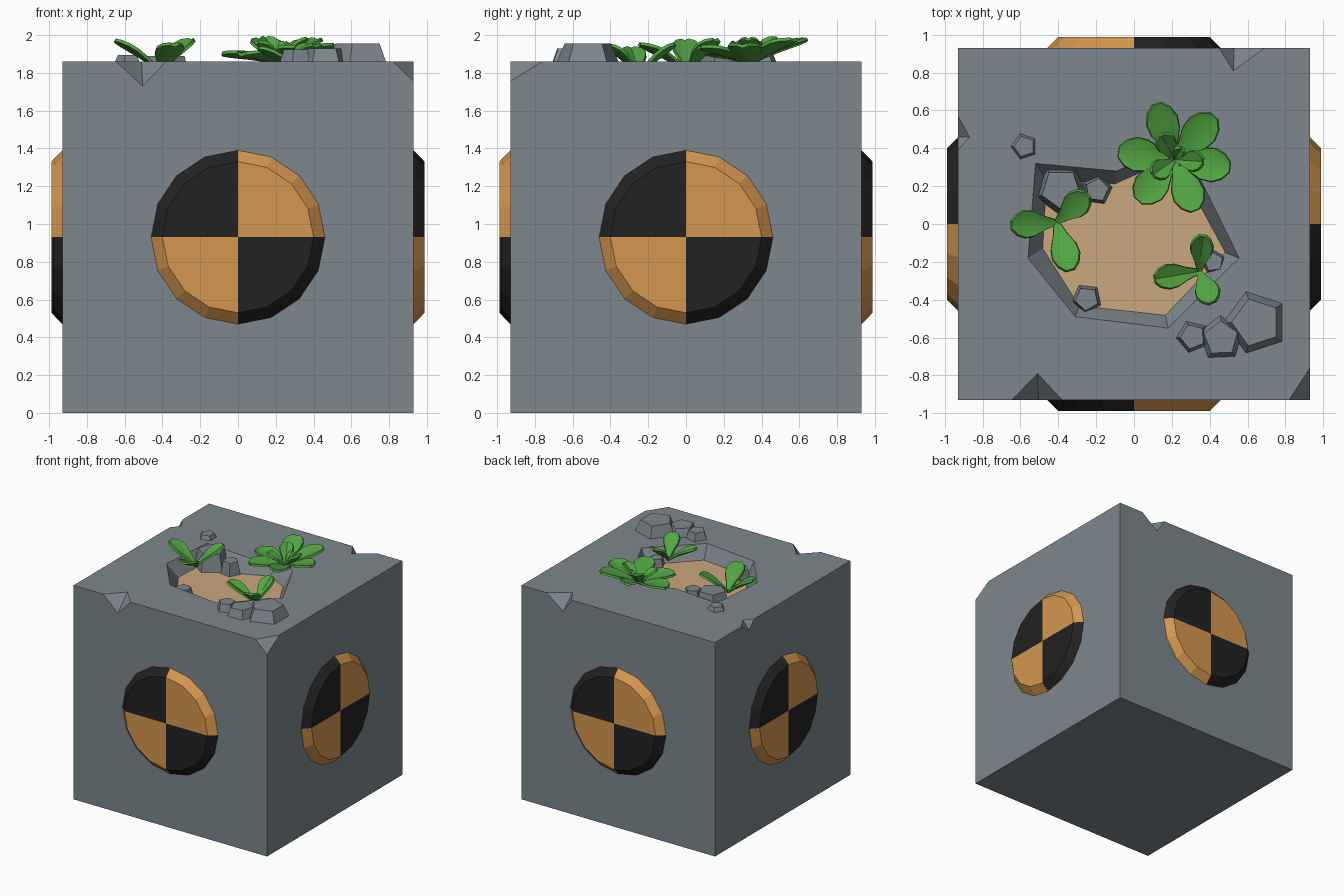
import bpy, bmesh
from math import sin, cos, pi, radians
from mathutils import Vector, Matrix

if "Cube" in bpy.data.objects:
    bpy.data.objects.remove(bpy.data.objects["Cube"])

def material(name, rgb):
    m = bpy.data.materials.new(name)
    m.diffuse_color = (*rgb, 1)
    m.use_nodes = True
    m.node_tree.nodes["Principled BSDF"].inputs["Base Color"].default_value = m.diffuse_color
    return m

GREY = material("stone grey", (0.205, 0.242, 0.266))
ORANGE = material("orange", (0.66, 0.31, 0.076))
BLACK = material("black", (0.016, 0.016, 0.016))
SAND = material("sand", (0.60, 0.385, 0.205))
GREEN = material("leaf green", (0.084, 0.376, 0.054))

def finish(bm, name, *mats):
    bmesh.ops.recalc_face_normals(bm, faces=bm.faces)
    me = bpy.data.meshes.new(name)
    bm.to_mesh(me)
    bm.free()
    ob = bpy.data.objects.new(name, me)
    bpy.context.collection.objects.link(ob)
    for m in mats:
        me.materials.append(m)
    return ob

def apply_modifier(ob, mod):
    bpy.ops.object.select_all(action='DESELECT')
    ob.select_set(True)
    bpy.context.view_layer.objects.active = ob
    bpy.ops.object.modifier_apply(modifier=mod.name)

def loft(bm, rings):
    """Closed solid through rings of equal point count."""
    vs = [[bm.verts.new(p) for p in r] for r in rings]
    n = len(vs[0])
    bm.faces.new(vs[0][::-1])
    bm.faces.new(vs[-1])
    for a, b in zip(vs, vs[1:]):
        for i in range(n):
            j = (i + 1) % n
            bm.faces.new((a[i], a[j], b[j], b[i]))

def cut(ob, bm):
    cutter = finish(bm, "cutter")
    mod = ob.modifiers.new("cut", 'BOOLEAN')
    mod.operation, mod.solver, mod.object = 'DIFFERENCE', 'EXACT', cutter
    apply_modifier(ob, mod)
    bpy.data.objects.remove(cutter)

# Stone cube
H, T = 0.93, 1.86
bm = bmesh.new()
bmesh.ops.create_cube(bm, size=2 * H, matrix=Matrix.Translation((0, 0, H)))
cube = finish(bm, "stone_cube", GREY)

# Chipped edges and corner: tetrahedra grown outward about a point on the cut
def chip(points, fixed):
    pts = [Vector(p) for p in points]
    c = sum((pts[i] for i in fixed), Vector()) / len(fixed)
    bm = bmesh.new()
    v = [bm.verts.new(c + (p - c) * 1.5) for p in pts]
    for f in ((0, 1, 2), (0, 1, 3), (0, 2, 3), (1, 2, 3)):
        bm.faces.new([v[i] for i in f])
    cut(cube, bm)

chip([(-.645, -H, T), (-.38, -H, T), (-.505, -H, 1.73), (-.51, -.79, T)], (2, 3))
chip([(.45, H, T), (.69, H, T), (.53, H, 1.74), (.525, .81, T)], (2, 3))
chip([(-H, .57, T), (-H, .39, T), (-H, .46, 1.79), (-.87, .46, T)], (2, 3))
chip([(H, -H, T), (.82, -H, T), (H, -.76, T), (H, -H, 1.755)], (1, 2, 3))

# Hollow in the top with sand floor
FLOOR = 1.74
rim = [(-.52, .32), (-.56, -.18), (-.31, -.49), (.18, -.55),
       (.555, -.18), (.33, .28), (.12, .38), (-.09, .28)]
floor = [(-.46, .23), (-.48, -.13), (-.29, -.43), (.165, -.48),
         (.48, -.15), (.29, .2), (.1, .3), (-.1, .21)]
bm = bmesh.new()
loft(bm, [[(x, y, FLOOR) for x, y in floor], [(x, y, T) for x, y in rim],
          [(x, y, T + .1) for x, y in rim]])
cut(cube, bm)
bm = bmesh.new()
loft(bm, [[(x * 1.01, y * 1.01, z) for x, y in floor] for z in (FLOOR - .004, FLOOR + .004)])
finish(bm, "sand_floor", SAND)

# Quartered discs on the four sides
def disc(name, turn):
    bm = bmesh.new()
    rings = [[bm.verts.new((r * cos(i * pi / 8), y, H + r * sin(i * pi / 8))) for i in range(16)]
             for r, y in ((.46, -H + .005), (.46, -H), (.40, -.988))]
    mid = bm.verts.new((0, -.988, H))
    for i in range(16):
        j = (i + 1) % 16
        fs = [bm.faces.new((a[i], a[j], b[j], b[i])) for a, b in zip(rings, rings[1:])]
        fs.append(bm.faces.new((rings[2][i], rings[2][j], mid)))
        for f in fs:
            f.material_index = (i // 4) % 2
    bm.faces.new(rings[0])
    bmesh.ops.rotate(bm, verts=bm.verts, matrix=Matrix.Rotation(turn, 3, 'Z'))
    finish(bm, name, ORANGE, BLACK)

for k, side in enumerate(("front", "right", "back", "left")):
    disc(side + "_disc", k * pi / 2)

# Five-sided rocks: x, y, radius, bottom, top, angle of first corner
rocks = [(.645, -.52, .175, 1.85, 1.955, 36), (.46, -.605, .125, 1.85, 1.93, 20),
         (.31, -.595, .09, 1.85, 1.925, 40), (-.58, .41, .075, 1.85, 1.895, 36),
         (-.385, .185, .145, 1.73, 1.89, 54), (-.195, .18, .085, 1.73, 1.85, 10),
         (-.25, -.395, .085, 1.73, 1.82, 48), (.42, -.2, .07, 1.73, 1.81, 25)]
for n, (x, y, r, z0, z1, a) in enumerate(rocks, 1):
    bm = bmesh.new()
    loft(bm, [[(x + q * cos(radians(a + 72 * i)), y + q * sin(radians(a + 72 * i)), z)
               for i in range(5)] for q, z in ((r, z0), (r * .74, z1))])
    finish(bm, f"rock_{n}", GREY)

# Cupped leaves radiating from a base point: (angle, length, tip height, width)
def plant(name, base, leaves):
    bm = bmesh.new()
    for ang, length, tip, width in leaves:
        out = Vector((cos(radians(ang)), sin(radians(ang)), 0))
        side = Vector((-out.y, out.x, 0))
        rows = []
        for t, w in ((0, .2), (.25, .5), (.5, .92), (.7, 1), (.88, .75), (1, .3)):
            c = Vector(base) + out * length * t
            c.z += (tip - base[2]) * t + .015 * sin(pi * t)
            lift = Vector((0, 0, .014 * w))
            s = side * w * width / 2
            rows.append([bm.verts.new(p) for p in (c - s + lift, c - lift, c + s + lift)])
        for a, b in zip(rows, rows[1:]):
            for i in (0, 1):
                bm.faces.new((a[i], b[i], b[i + 1], a[i + 1]))
    ob = finish(bm, name, GREEN)
    mod = ob.modifiers.new("thickness", 'SOLIDIFY')
    mod.thickness, mod.offset = .018, 0
    apply_modifier(ob, mod)
    bpy.ops.object.shade_smooth_by_angle(angle=radians(40))

plant("rosette_plant", (.215, .34, 1.85),
      [(108, .31, 1.975, .17), (48, .31, 1.975, .18), (-8, .295, 1.945, .18),
       (-68, .29, 1.935, .17), (228, .29, 1.90, .18), (172, .30, 1.90, .18),
       (118, .15, 1.985, .11), (-4, .15, 1.98, .11), (215, .14, 1.96, .11), (60, .07, 1.96, .06)])
plant("left_plant", (-.41, .01, 1.81),
      [(184, .24, 1.97, .145), (42, .22, 1.975, .14), (-74, .265, 1.95, .15)])
plant("front_plant", (.345, -.25, 1.79),
      [(84, .19, 1.95, .12), (190, .24, 1.93, .13), (-68, .18, 1.945, .13)])
